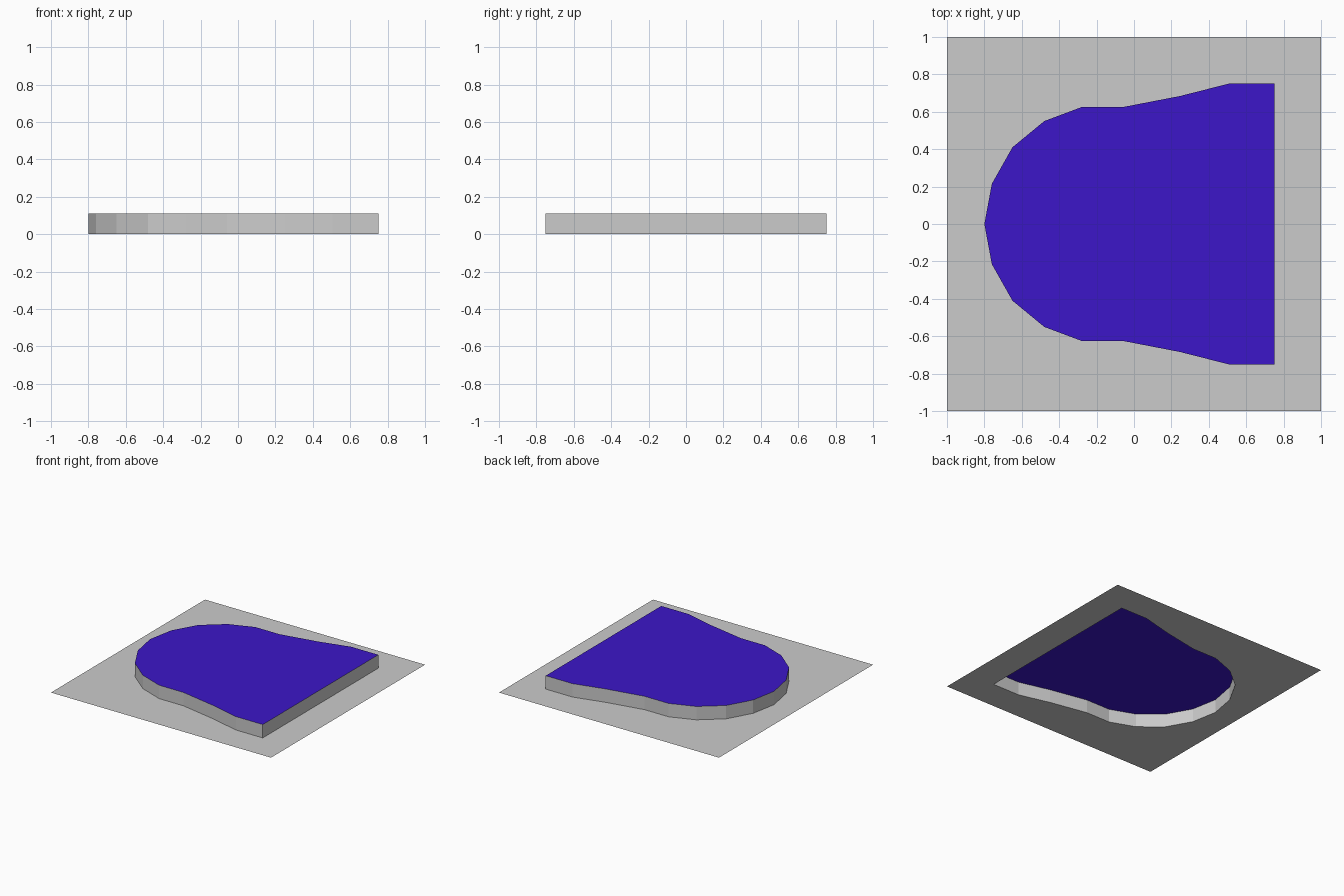
import bpy

if "Cube" in bpy.data.objects:
    bpy.data.objects.remove(bpy.data.objects["Cube"])

HEIGHT = 0.11
# Half outline of the raised shape, from the rounded tip to the straight end
HALF = [(-0.8, 0), (-0.76, 0.215), (-0.65, 0.41), (-0.48, 0.55), (-0.28, 0.625),
        (-0.06, 0.625), (0.25, 0.685), (0.505, 0.75), (0.75, 0.75), (0.75, 0)]


def mirrored_part(name, verts, faces, color=None):
    """Half mesh on the +y side, mirrored across y = 0."""
    mesh = bpy.data.meshes.new(name)
    mesh.from_pydata(verts, [], faces)
    obj = bpy.data.objects.new(name, mesh)
    bpy.context.collection.objects.link(obj)
    mirror = obj.modifiers.new("Mirror", 'MIRROR')
    mirror.use_axis = (False, True, False)
    if color:
        mat = bpy.data.materials.new(name + "_color")
        mat.diffuse_color = color
        mat.use_nodes = True
        mat.node_tree.nodes["Principled BSDF"].inputs["Base Color"].default_value = mat.diffuse_color
        mesh.materials.append(mat)
    return obj


n = len(HALF)
low = [(x, y, 0) for x, y in HALF]
high = [(x, y, HEIGHT) for x, y in HALF]

# Flat square sheet with an opening under the raised shape
sheet = [(-1, 0, 0)] + low + [(1, 0, 0), (1, 1, 0), (-1, 1, 0)]
mirrored_part("base_sheet", sheet, [range(len(sheet))])

# Upright rim around the opening
mirrored_part("raised_walls", low + high,
              [(i + 1, i, n + i, n + i + 1) for i in range(n - 1)])

# Blue top panel
mirrored_part("top_panel", high, [range(n - 1, -1, -1)], (0.045, 0.008, 0.58, 1))
